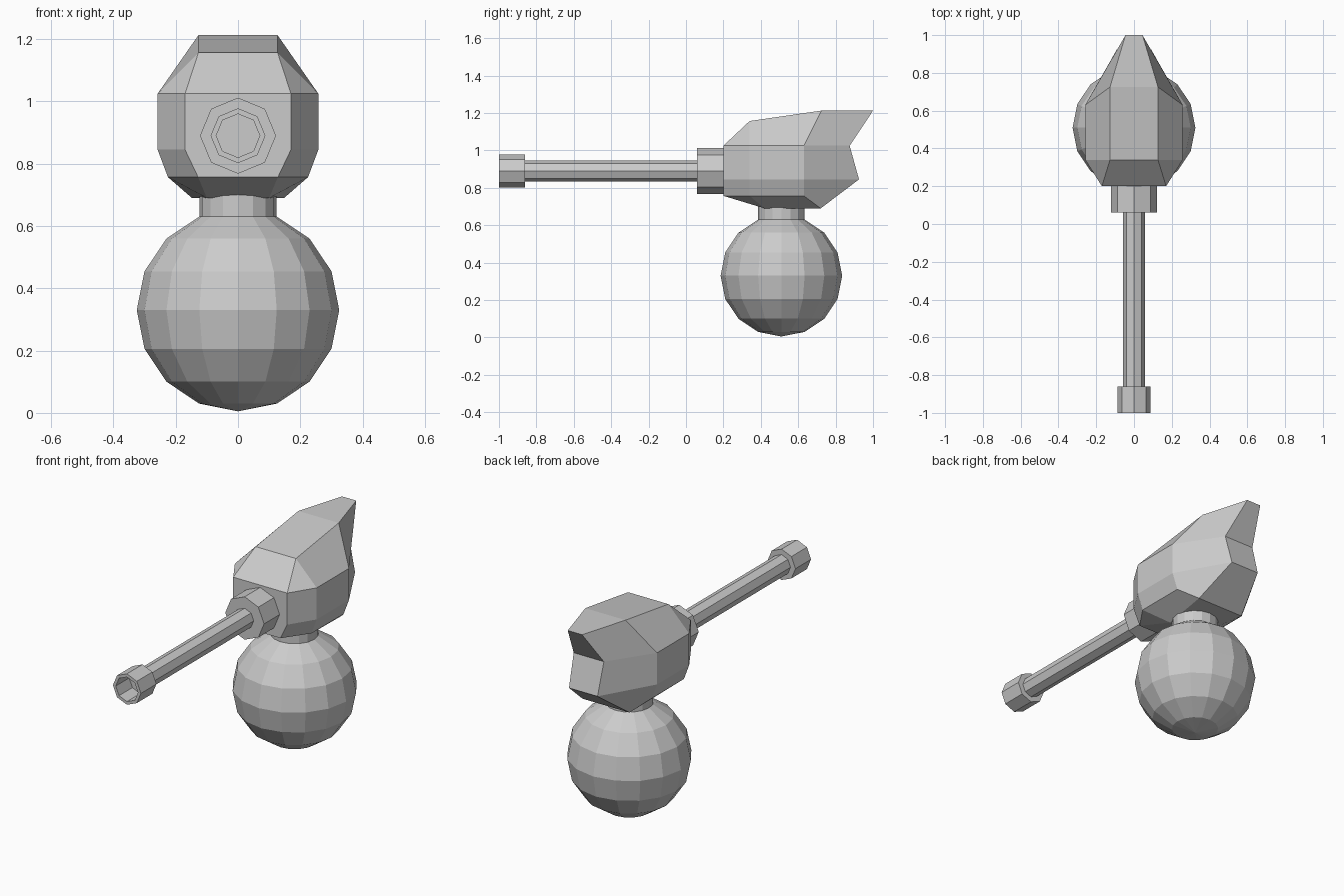
import bpy, bmesh
from math import sin, cos, pi, radians

if "Cube" in bpy.data.objects:
    bpy.data.objects.remove(bpy.data.objects["Cube"])


def finish(name, bm):
    bmesh.ops.remove_doubles(bm, verts=bm.verts, dist=1e-5)
    bmesh.ops.recalc_face_normals(bm, faces=bm.faces)
    mesh = bpy.data.meshes.new(name)
    bm.to_mesh(mesh)
    bm.free()
    ob = bpy.data.objects.new(name, mesh)
    bpy.context.collection.objects.link(ob)
    return ob


def lathe(name, profile, sides, place):
    """Revolve (radius, distance) pairs; place maps (u, v, distance) to a point."""
    bm = bmesh.new()
    rings = []
    for r, d in profile:
        if r == 0:
            rings.append([bm.verts.new(place(0, 0, d))] * sides)
        else:
            rings.append([bm.verts.new(place(r * cos(2 * pi * i / sides),
                                             r * sin(2 * pi * i / sides), d))
                          for i in range(sides)])
    for a, b in zip(rings, rings[1:]):
        for i in range(sides):
            j = (i + 1) % sides
            bm.faces.new(list(dict.fromkeys((a[i], a[j], b[j], b[i]))))
    return finish(name, bm)


def upright(u, v, d):
    return (u, 0.51 + v, d)


def along_barrel(u, v, d):
    return (u, d, 0.89 + v)


# Ball base, with its top ring extruded into the neck
R, CZ = 0.325, 0.33
ball = [(R * sin(radians(22.5 * k)), CZ - R * cos(radians(22.5 * k))) for k in range(1, 8)]
lathe("ball_base_and_neck", [(0, CZ - R)] + ball + [(ball[-1][0], 0.74), (0, 0.74)],
      16, upright)

# Barrel, collar and hollow muzzle
lathe("collar", [(0, 0.22), (0.122, 0.22), (0.122, 0.06), (0, 0.06)], 8, along_barrel)
lathe("barrel", [(0, 0.08), (0.057, 0.08), (0.057, -0.87), (0, -0.87)], 8, along_barrel)
lathe("muzzle", [(0, -0.86), (0.088, -0.86), (0.088, -1), (0.07, -1),
                 (0.07, -0.88), (0, -0.88)], 8, along_barrel)

# Faceted head: right-half corner points, mirrored across x
half = {
    "P": (.10, .42, .69), "Q": (.148, .72, .69),
    "A": (.128, .20, .757), "B": (.225, .34, .757), "C": (.225, .63, .757),
    "D": (.17, .20, .845), "E": (.258, .34, .845), "F": (.258, .63, .845),
    "G": (.09, .925, .845),
    "H": (.17, .20, 1.025), "I": (.258, .34, 1.025), "J": (.258, .63, 1.025),
    "K": (.095, .875, 1.025),
    "L": (.127, .34, 1.157), "M": (.127, .725, 1.213), "N": (.045, 1.0, 1.213),
}
bm = bmesh.new()
sides = [{k: bm.verts.new((s * x, y, z)) for k, (x, y, z) in half.items()} for s in (1, -1)]
right, left = sides
for face in "ABED DEIH BCFE EFJI CQGF FGKJ HIL IJML JKNM APB BPQC".split():
    for side in sides:
        bm.faces.new([side[k] for k in face])
# Strip of faces crossing the middle: front, top, back, underside
strip = "ADHLMNKGQP"
for a, b in zip(strip, strip[1:] + strip[0]):
    bm.faces.new((right[a], right[b], left[b], left[a]))
finish("head", bm)
